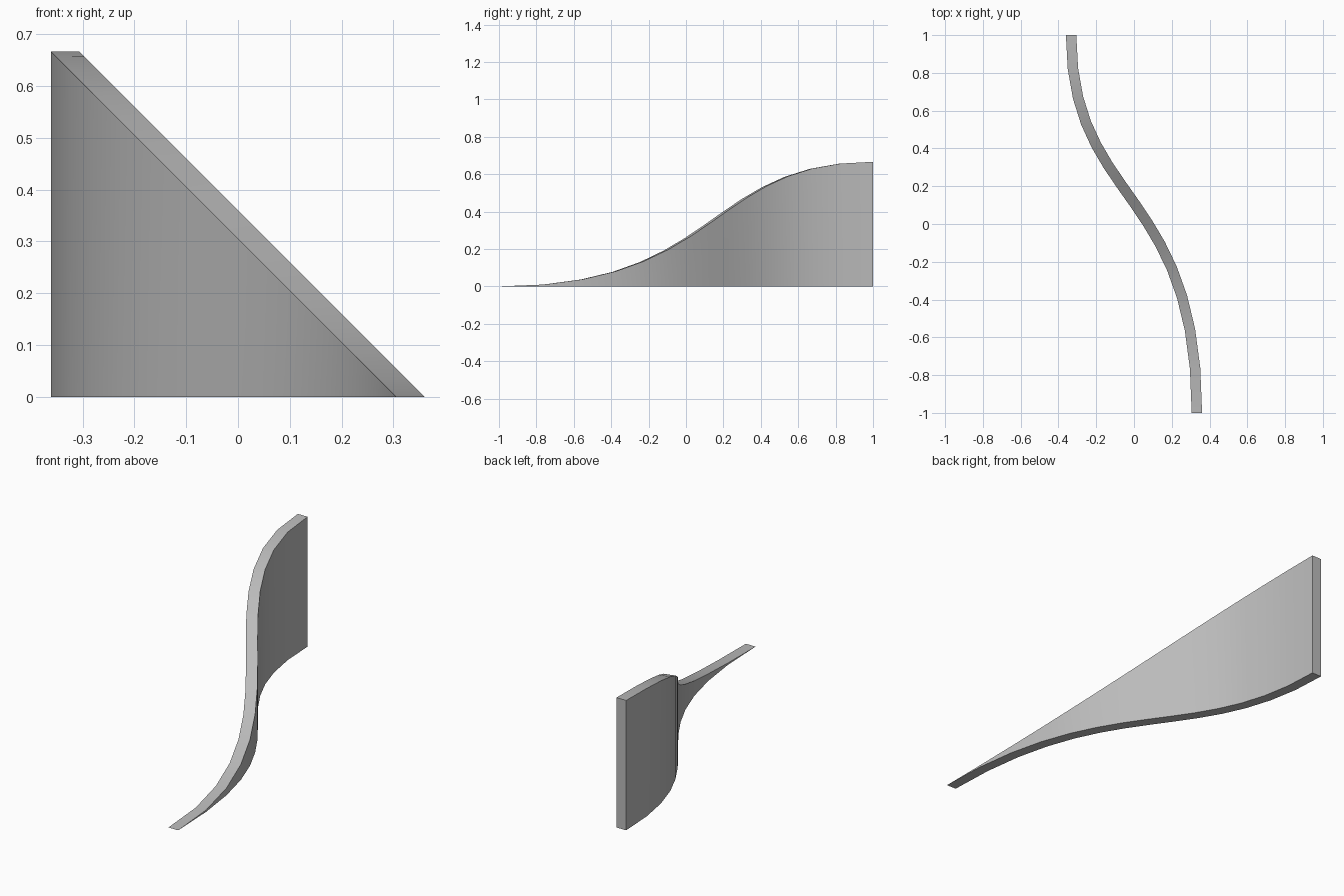
import bpy
import bmesh
from mathutils import Vector

cube = bpy.data.objects.get("Cube")
if cube:
    bpy.data.objects.remove(cube, do_unlink=True)

SEGMENTS = 14
HALF_WIDTH = 0.0275   # half the wall thickness
REACH = 0.333         # sideways reach of the centre line

# Centre line: an S-shaped cubic curve seen from above
P = [Vector(p) for p in ((REACH, -1), (REACH, 0.2), (-REACH, 0.1), (-REACH, 1))]


def curve_point(t):
    u = 1 - t
    return P[0] * u**3 + P[1] * (3 * u * u * t) + P[2] * (3 * u * t * t) + P[3] * t**3


def curve_normal(t):
    u = 1 - t
    d = (P[1] - P[0]) * u * u + (P[2] - P[1]) * (2 * u * t) + (P[3] - P[2]) * t * t
    return Vector((d.y, -d.x)).normalized()


# Grey material
grey = bpy.data.materials.new("plain_grey")
grey.use_nodes = True
colour = (0.5, 0.5, 0.5, 1)
grey.diffuse_color = colour
grey.node_tree.nodes["Principled BSDF"].inputs["Base Color"].default_value = colour

# Wall sections: floor left, floor right, top right, top left
bm = bmesh.new()
sections = []
for i in range(SEGMENTS + 1):
    t = i / SEGMENTS
    floor, top = [], []
    for side in (-1, 1):
        p = curve_point(t) + curve_normal(t) * HALF_WIDTH * side
        height = max(0, REACH + HALF_WIDTH * side - p.x)
        floor.append(bm.verts.new((p.x, p.y, 0)))
        # the wall tapers to nothing at its front end
        top.append(bm.verts.new((p.x, p.y, height)) if i else floor[-1])
    sections.append((floor[0], floor[1], top[1], top[0]))

# Skin between neighbouring sections, and the back end
for a, b in zip(sections, sections[1:]):
    for k in range(4):
        n = (k + 1) % 4
        corners = list(dict.fromkeys((a[k], a[n], b[n], b[k])))
        if len(corners) > 2:
            bm.faces.new(corners)
bm.faces.new(sections[-1])
bmesh.ops.recalc_face_normals(bm, faces=bm.faces)

mesh = bpy.data.meshes.new("curved_wall")
bm.to_mesh(mesh)
bm.free()
mesh.materials.append(grey)
wall = bpy.data.objects.new("curved_wall", mesh)
bpy.context.collection.objects.link(wall)

# Smooth sides with sharp rims
bpy.ops.object.select_all(action="DESELECT")
wall.select_set(True)
bpy.context.view_layer.objects.active = wall
bpy.ops.object.shade_smooth_by_angle(angle=0.52)
